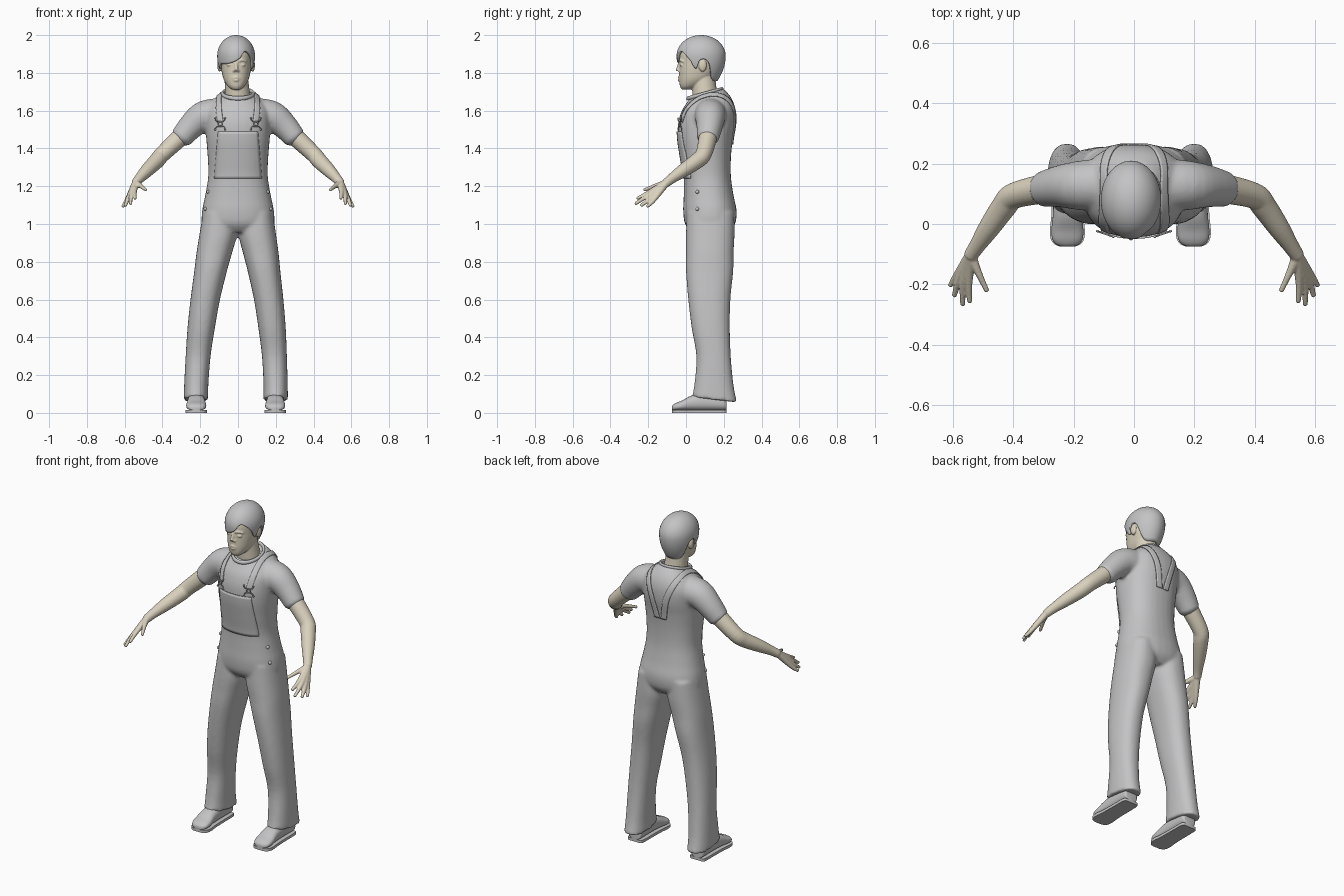
import bpy, bmesh, math
from mathutils import Vector

cube = bpy.data.objects.get("Cube")
if cube:
    bpy.data.objects.remove(cube, do_unlink=True)


def material(name, rgb):
    m = bpy.data.materials.new(name)
    m.use_nodes = True
    m.diffuse_color = (*rgb, 1)
    node = next(n for n in m.node_tree.nodes if n.type == 'BSDF_PRINCIPLED')
    node.inputs["Base Color"].default_value = (*rgb, 1)
    return m


GREY = material("plain_grey", (0.55, 0.55, 0.56))
SKIN = material("pale_skin", (0.70, 0.64, 0.51))


def spline(rows, steps=4):
    """Smooth curve through rows of numbers."""
    out = []
    for i in range(len(rows) - 1):
        a, b = rows[max(i - 1, 0)], rows[i]
        c, d = rows[i + 1], rows[min(i + 2, len(rows) - 1)]
        for s in range(steps):
            t = s / steps
            out.append([q + t / 2 * (r - p + t * (2 * p - 5 * q + 4 * r - e + t * (3 * (q - r) + e - p)))
                        for p, q, r, e in zip(a, b, c, d)])
    return out + [list(rows[-1])]


def ring(c, u, v, power=2.0, n=32):
    """Superellipse around c with half axes u and v."""
    pts = []
    for i in range(n):
        a = 2 * math.pi * i / n
        cs, sn = math.cos(a), math.sin(a)
        pts.append(c + u * math.copysign(abs(cs) ** (2 / power), cs)
                   + v * math.copysign(abs(sn) ** (2 / power), sn))
    return pts


def loft(bm, rings, caps=True):
    loops = [[bm.verts.new(p) for p in r] for r in rings]
    n = len(loops[0])
    for a, b in zip(loops, loops[1:]):
        for i in range(n):
            bm.faces.new((a[i], a[(i + 1) % n], b[(i + 1) % n], b[i]))
    if caps:
        bm.faces.new(loops[0][::-1])
        bm.faces.new(loops[-1])


def tube(bm, rows, steps=4, n=16):
    """Round tube through rows of x, y, z, radius, with domed ends."""
    rows = spline(rows, steps)
    pts = [Vector(r[:3]) for r in rows]
    rings = []
    for i, p in enumerate(pts):
        t = (pts[min(i + 1, len(pts) - 1)] - pts[max(i - 1, 0)]).normalized()
        u = t.cross(Vector((0, 1, 0))).normalized()
        v = t.cross(u)
        rad = rows[i][3]
        if i == 0:
            rings.append(ring(p - t * rad * 0.4, u * rad * 0.6, v * rad * 0.6, n=n))
        rings.append(ring(p, u * rad, v * rad, n=n))
        if i == len(pts) - 1:
            rings.append(ring(p + t * rad * 0.4, u * rad * 0.6, v * rad * 0.6, n=n))
    loft(bm, rings)


def ball(bm, c, size):
    new = bmesh.ops.create_uvsphere(bm, u_segments=16, v_segments=10, radius=1)["verts"]
    for v in new:
        v.co = Vector([o + k * s for o, k, s in zip(c, v.co, size)])


def finish(name, bm, mat, voxel=0, smooth=0):
    bmesh.ops.recalc_face_normals(bm, faces=bm.faces)
    me = bpy.data.meshes.new(name)
    bm.to_mesh(me)
    bm.free()
    me.materials.append(mat)
    ob = bpy.data.objects.new(name, me)
    bpy.context.collection.objects.link(ob)
    bpy.ops.object.select_all(action='DESELECT')
    ob.select_set(True)
    bpy.context.view_layer.objects.active = ob
    bpy.ops.object.shade_smooth_by_angle(angle=math.radians(50))
    if voxel:
        m = ob.modifiers.new("blend", 'REMESH')
        m.mode, m.voxel_size, m.use_smooth_shade = 'VOXEL', voxel, True
        s = ob.modifiers.new("soften", 'SMOOTH')
        s.factor, s.iterations = 0.5, smooth
    return ob


X, Y, Z = Vector((1, 0, 0)), Vector((0, 1, 0)), Vector((0, 0, 1))

# Overalls and shirt: torso, legs and sleeves blended into one garment
bm = bmesh.new()
torso = [(0.955, .13, .03, .225, 0), (1.0, .188, -.005, .26, 0), (1.07, .19, -.015, .268, 0),
         (1.15, .174, -.012, .252, 0), (1.25, .158, -.012, .238, 0), (1.35, .16, -.027, .238, 0),
         (1.45, .168, -.042, .248, 0), (1.53, .172, -.042, .262, 0), (1.6, .17, -.024, .262, .03),
         (1.65, .135, .0, .242, .12), (1.69, .085, .018, .2, .28)]
rings = []
for z, w, f, b, tilt in spline(torso):
    rings.append(ring(Vector((0, (f + b) / 2, z)), X * w, (Y + Z * tilt) * (b - f) / 2, 2.3))
loft(bm, rings)
leg = [(1.06, .01, .185, .005, .255, 0), (.95, .004, .202, 0, .257, 0), (.85, .028, .217, 0, .252, 0),
       (.75, .055, .228, 0, .25, 0), (.6, .09, .246, .012, .235, 0), (.45, .115, .26, .03, .232, 0),
       (.3, .136, .268, .055, .237, 0), (.15, .146, .274, .045, .252, -.05), (.07, .146, .276, .032, .27, -.12)]
sleeve = [(.09, .13, 1.58, .088), (.18, .128, 1.57, .082), (.245, .125, 1.52, .07), (.302, .115, 1.455, .059)]
for s in (1, -1):
    rings = []
    for z, i, o, f, b, tilt in spline(leg):
        c = Vector((s * (i + o) / 2 - 0.012 * (1.06 - z), (f + b) / 2, z))
        rings.append(ring(c, X * (o - i) / 2, (Y + Z * tilt) * (b - f) / 2, 2.3))
    loft(bm, rings)
    tube(bm, [(s * x, y, z, r) for x, y, z, r in sleeve], n=24)
overalls = finish("overalls_and_shirt", bm, GREY, 0.009, 5)


# Thin cloth layers wrapped on the garment
def cloth_layer(name, rows, project):
    bm = bmesh.new()
    grid = [[bm.verts.new(p) for p in r] for r in rows]
    for a, b in zip(grid, grid[1:]):
        for i in range(len(a) - 1):
            bm.faces.new((a[i], a[i + 1], b[i + 1], b[i]))
    ob = finish(name, bm, GREY)
    w = ob.modifiers.new("wrap", 'SHRINKWRAP')
    w.target, w.offset = overalls, 0.003
    if project:
        w.wrap_method, w.use_project_y = 'PROJECT', True
    else:
        w.wrap_mode = 'ABOVE_SURFACE'
    t = ob.modifiers.new("thickness", 'SOLIDIFY')
    t.thickness, t.offset = 0.006, 0


rows = []
for k in range(17):
    z = 1.24 + 0.25 * k / 16
    half = 0.125 - 0.02 * k / 16
    rows.append([(half * (i / 8 - 1), -0.25, z) for i in range(17)])
cloth_layer("bib_front", rows, True)

strap = [(.095, -.03, 1.54), (.108, .02, 1.645), (.105, .11, 1.69), (.088, .215, 1.655),
         (.05, .26, 1.55), (.022, .25, 1.42)]
for s, side in ((1, "left"), (-1, "right")):
    rows = [[(s * (x + d * .018), y, z) for d in (-1, -.5, 0, .5, 1)] for x, y, z in spline(strap, 8)]
    cloth_layer(side + "_strap", rows, False)

    # Strap buckle: round eye with curled prongs above and below
    bm = bmesh.new()

    def on_chest(dx, dz, r=.003):
        return (s * (.095 + dx), -.033 + .35 * dx, 1.53 + dz, r)

    circle = [(.011 * math.cos(a * math.pi / 6), .011 * math.sin(a * math.pi / 6)) for a in range(13)]
    tube(bm, [on_chest(a, b) for a, b in circle], 1, 8)
    for d in (1, -1):
        tube(bm, [on_chest(a, d * b) for a, b in ((-.026, .03), (-.017, .014), (.017, .014), (.026, .03))], 3, 8)
        for e in (1, -1):
            ball(bm, on_chest(e * .026, d * .03)[:3], (.005, .004, .005))
    finish(side + "_buckle", bm, GREY)

    # Hip buttons
    bm = bmesh.new()
    for x, z in ((.158, 1.17), (.173, 1.08)):
        ball(bm, (s * x, .06, z), (.009, .01, .01))
    finish(side + "_hip_buttons", bm, GREY)

# Collar band
bm = bmesh.new()
rings = []
for k in range(49):
    a = 2 * math.pi * k / 48
    out = Vector((math.sin(a), -math.cos(a), -.27 * math.cos(a)))
    c = Vector((0, .1, 1.69)) + Vector((out.x * .082, out.y * .09, out.z * .09))
    rings.append(ring(c, out * .008, Z * .011, n=10))
loft(bm, rings, False)
bmesh.ops.remove_doubles(bm, verts=bm.verts, dist=1e-5)
finish("collar", bm, GREY)

# Shoes: rounded uppers on flat soles
upper = [(.215, .03, .05), (.2, .044, .085), (.1, .046, .1), (.03, .048, .088),
         (-.02, .053, .062), (-.05, .05, .05), (-.067, .038, .04), (-.075, .02, .03)]
for s, side in ((1, "left"), (-1, "right")):
    cx = s * .209 - .012
    bm = bmesh.new()
    loft(bm, [ring(Vector((cx, y, .008 + h / 2)), X * w, Z * (h / 2 - .004), 2.4)
              for y, w, h in spline(upper)])
    finish(side + "_shoe", bm, GREY)
    bm = bmesh.new()
    outline = [(y, w + .005) for y, w, h in spline(upper)]
    edge = [(cx + w, y) for y, w in outline] + [(cx - w, y) for y, w in reversed(outline)]
    loft(bm, [[Vector((x, y, z)) for x, y in edge] for z in (0, .016)])
    finish(side + "_sole", bm, GREY)

# Arms with hands; each finger runs from wrist through palm to tip
arm = [(.25, .123, 1.515, .048), (.31, .115, 1.455, .048), (.40, .093, 1.37, .043), (.43, .06, 1.335, .042),
       (.48, -.012, 1.285, .036), (.52, -.072, 1.243, .027), (.542, -.105, 1.217, .024)]
fingers = [((.548, -.195, 1.168), (.545, -.258, 1.135)), ((.566, -.2, 1.152), (.568, -.268, 1.107)),
           ((.581, -.188, 1.137), (.596, -.238, 1.097)), ((.589, -.172, 1.125), (.61, -.205, 1.093)),
           ((.518, -.158, 1.203), (.488, -.222, 1.18))]
for s, side in ((1, "left"), (-1, "right")):
    bm = bmesh.new()
    tube(bm, [(s * x, y, z, r) for x, y, z, r in arm], n=24)
    for knuckle, tip in fingers:
        path = [(.542, -.105, 1.217, .02), (*knuckle, .0125), (*tip, .0085)]
        tube(bm, [(s * x, y, z, r) for x, y, z, r in path], 6, 12)
    finish(side + "_arm_and_hand", bm, SKIN, 0.0045, 2)

# Head with neck, ears and facial features
bm = bmesh.new()
head = [(1.712, .022, -.022, .03), (1.73, .045, -.032, .07), (1.765, .066, -.036, .13), (1.81, .077, -.036, .168),
        (1.85, .081, -.035, .185), (1.9, .083, -.033, .195), (1.945, .072, -.015, .175), (1.975, .045, .02, .135)]
HX = -.01
loft(bm, [ring(Vector((HX, (f + b) / 2, z)), X * w, Y * (b - f) / 2, 2.2) for z, w, f, b in spline(head)])
tube(bm, [(0, .115, 1.63, .075), (-.003, .1, 1.69, .066), (HX, .092, 1.78, .062)], n=24)
tube(bm, [(HX, -.033, 1.855, .007), (HX, -.041, 1.828, .009), (HX, -.045, 1.814, .011)], n=12)
tube(bm, [(HX - .022, -.03, 1.77, .004), (HX, -.037, 1.776, .006), (HX + .022, -.03, 1.77, .004)], n=10)
tube(bm, [(HX - .018, -.03, 1.763, .004), (HX, -.036, 1.761, .007), (HX + .018, -.03, 1.763, .004)], n=10)
for s in (1, -1):
    ball(bm, (HX + s * .033, -.022, 1.842), (.017, .011, .008))
    ball(bm, (HX + s * .011, -.037, 1.811), (.007, .008, .006))
    ball(bm, (HX + s * .088, .088, 1.84), (.012, .022, .034))
    tube(bm, [(HX + s * .014, -.034, 1.862, .005), (HX + s * .035, -.029, 1.867, .005),
              (HX + s * .055, -.016, 1.86, .004)], n=10)
finish("head_and_neck", bm, SKIN, 0.0045, 2)

# Hair: cap from the crown down to a hairline that varies with direction
hairline = [(-180, 1.758), (-130, 1.765), (-107, 1.86), (-88, 1.868), (-76, 1.822), (-60, 1.845), (-35, 1.847),
            (-12, 1.855), (10, 1.875), (26, 1.912), (42, 1.908), (62, 1.87), (76, 1.822), (88, 1.868),
            (107, 1.86), (130, 1.765), (180, 1.758)]
columns = spline(hairline, 6)[:-1]
rings = []
for k in range(25):
    t = .03 + .97 * k / 24
    loop = []
    for deg, low in columns:
        z = 2.0 - (2.0 - low) * t ** 1.7
        a = math.radians(deg)
        if z > 1.89:
            f = math.sqrt(1 - ((z - 1.89) / .11) ** 2)
            w, d = .1 * f, .13 * f
        else:
            f = ((1.89 - z) / .135) ** 2
            w, d = .1 - .035 * f, .13 - .045 * f
        loop.append(Vector((HX + w * math.sin(a), .08 - d * math.cos(a), z)))
    rings.append(loop)
bm = bmesh.new()
loft(bm, rings, False)
bm.verts.ensure_lookup_table()
bm.faces.new(bm.verts[:len(columns)])
hair = finish("hair", bm, GREY)
thick = hair.modifiers.new("thickness", 'SOLIDIFY')
thick.thickness, thick.offset = 0.014, -1
